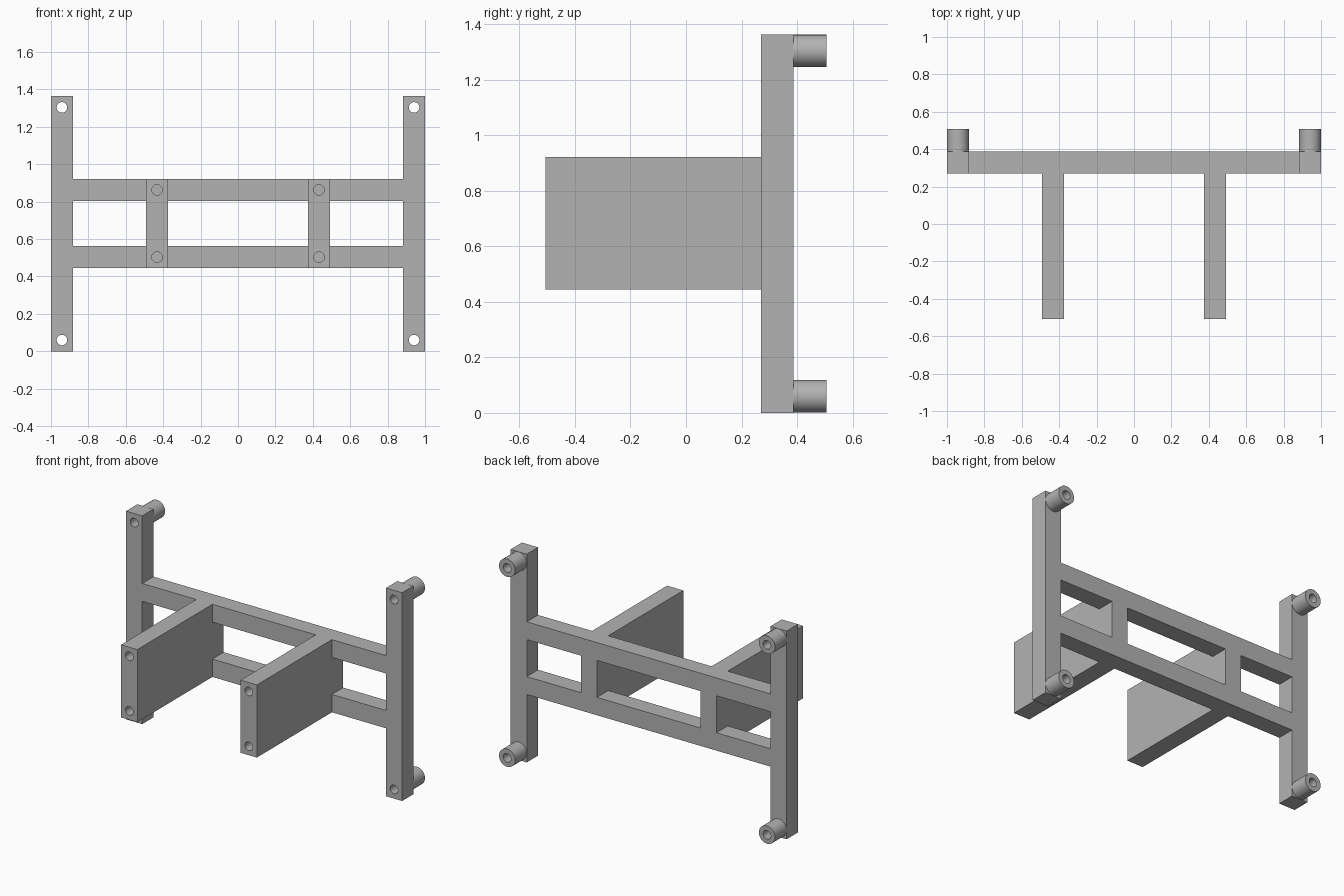
import bpy
import math

default = bpy.data.objects.get("Cube")
if default:
    bpy.data.objects.remove(default, do_unlink=True)

grey = bpy.data.materials.new("plain grey")
grey.use_nodes = True
COLOUR = (0.45, 0.45, 0.45, 1)
grey.diffuse_color = COLOUR
grey.node_tree.nodes["Principled BSDF"].inputs["Base Color"].default_value = COLOUR

# Main dimensions
BAR = 0.117                      # square bar thickness
HEIGHT = 1.364
FRONT, FACE, BACK = -0.507, 0.27, 0.507
REAR = FACE + BAR                # back plane of the frame
LOW, HIGH = 0.445, 0.921         # bottom of lower rail, top of upper rail
POST_X, PLATE_X = 1 - BAR / 2, 0.433
HOLE = 0.028
POST_HOLES = (0.06, HEIGHT - 0.06)
PLATE_HOLES = (LOW + BAR / 2, HIGH - BAR / 2)


def box(name, lo, hi):
    centre = [(a + b) / 2 for a, b in zip(lo, hi)]
    bpy.ops.mesh.primitive_cube_add(size=1, location=centre)
    ob = bpy.context.object
    ob.name = name
    ob.scale = [b - a for a, b in zip(lo, hi)]
    bpy.ops.object.transform_apply(location=True, rotation=False, scale=True)
    ob.data.materials.append(grey)
    return ob


def rod(name, x, z, radius, y0, y1):
    bpy.ops.mesh.primitive_cylinder_add(
        vertices=48, radius=radius, depth=y1 - y0,
        location=(x, (y0 + y1) / 2, z), rotation=(math.pi / 2, 0, 0))
    ob = bpy.context.object
    ob.name = name
    bpy.ops.object.transform_apply(location=True, rotation=True, scale=True)
    ob.data.materials.append(grey)
    return ob


def drill(ob, x, heights, y0, y1):
    """Cut round holes along y, then smooth the round walls."""
    cutters = [rod("drill", x, z, HOLE, y0, y1) for z in heights]
    for c in cutters:
        mod = ob.modifiers.new("hole", "BOOLEAN")
        mod.operation, mod.solver, mod.object = "DIFFERENCE", "EXACT", c
    bpy.context.view_layer.update()
    graph = bpy.context.evaluated_depsgraph_get()
    mesh = bpy.data.meshes.new_from_object(ob.evaluated_get(graph))
    ob.modifiers.clear()
    ob.data = mesh
    for c in cutters:
        bpy.data.objects.remove(c, do_unlink=True)
    bpy.ops.object.select_all(action="DESELECT")
    ob.select_set(True)
    bpy.context.view_layer.objects.active = ob
    bpy.ops.object.shade_smooth_by_angle(angle=math.radians(30))


# Horizontal rails between the posts
inner = 1 - BAR
box("lower_rail", (-inner, FACE, LOW), (inner, REAR, LOW + BAR))
box("upper_rail", (-inner, FACE, HIGH - BAR), (inner, REAR, HIGH))

for side, s in (("left", 1), ("right", -1)):
    # Upright post with through holes
    x = s * POST_X
    post = box(side + "_post", (x - BAR / 2, FACE, 0), (x + BAR / 2, REAR, HEIGHT))
    drill(post, x, POST_HOLES, FACE - 0.1, BACK + 0.1)

    # Tubular spacers behind the post
    for level, z in zip(("lower", "upper"), POST_HOLES):
        spacer = rod(f"{side}_{level}_spacer", x, z, BAR / 2, REAR, BACK)
        drill(spacer, x, (z,), FACE, BACK + 0.1)

    # Forward plate with blind screw holes in its front edge
    x = s * PLATE_X
    plate = box(side + "_plate", (x - BAR / 2, FRONT, LOW), (x + BAR / 2, FACE, HIGH))
    drill(plate, x, PLATE_HOLES, FRONT - 0.1, FRONT + 0.2)

    # Short upright joining the rails behind the plate
    box(side + "_rail_strut", (x - BAR / 2, FACE, LOW + BAR),
        (x + BAR / 2, REAR, HIGH - BAR))
